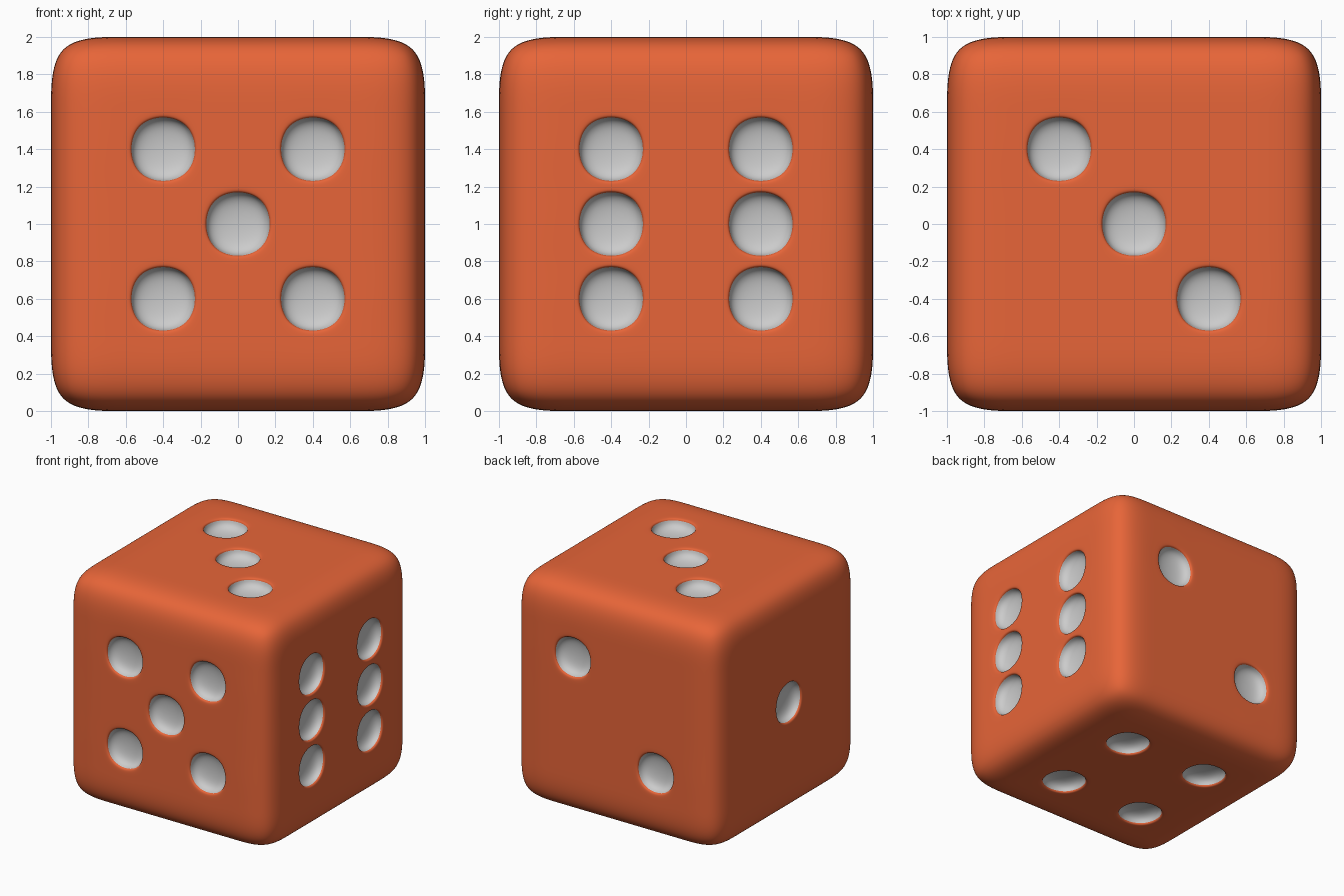
import bpy, bmesh
from mathutils import Vector

if "Cube" in bpy.data.objects:
    bpy.data.objects.remove(bpy.data.objects["Cube"])


def material(name, color):
    mat = bpy.data.materials.new(name)
    mat.diffuse_color = color
    mat.use_nodes = True
    mat.node_tree.nodes["Principled BSDF"].inputs["Base Color"].default_value = mat.diffuse_color
    return mat


# cube with a 5 x 5 grid on each side, so every pip sits in one cell
bm = bmesh.new()
bmesh.ops.create_cube(bm, size=2)
bmesh.ops.subdivide_edges(bm, edges=bm.edges[:], cuts=4, use_grid_fill=True)
bmesh.ops.translate(bm, verts=bm.verts, vec=(0, 0, 1))

# pip centres on each side
p = 0.4
corners = [(a, b) for a in (-p, p) for b in (-p, p)]
centers = [(a, -1, 1 + b) for a, b in corners + [(0, 0)]]               # front: five
centers += [(1, a, 1 + b) for a in (-p, p) for b in (-p, 0, p)]         # right: six
centers += [(-a, a, 2) for a in (-p, 0, p)]                             # top: three
centers += [(a, 1, 1 + a) for a in (-p, p)]                             # back: two
centers += [(-1, 0, 1)]                                                 # left: one
centers += [(a, b, 0) for a, b in corners]                              # bottom: four

# dent each pip cell: narrow rim, then a sunken bowl
pips = [f for f in bm.faces
        if any((f.calc_center_median() - Vector(c)).length < 0.05 for c in centers)]
bmesh.ops.inset_individual(bm, faces=pips, thickness=0.02, depth=0)
rings = bmesh.ops.inset_individual(bm, faces=pips, thickness=0.03, depth=-0.1)["faces"]
for f in rings + pips:
    f.material_index = 1

mesh = bpy.data.meshes.new("die")
bm.to_mesh(mesh)
bm.free()
die = bpy.data.objects.new("die", mesh)
bpy.context.collection.objects.link(die)
mesh.materials.append(material("red", (0.8, 0.13, 0.04, 1)))
mesh.materials.append(material("white", (0.8, 0.8, 0.8, 1)))

# soft rounding
mod = die.modifiers.new("rounding", 'SUBSURF')
mod.levels = mod.render_levels = 4
mesh.shade_smooth()
